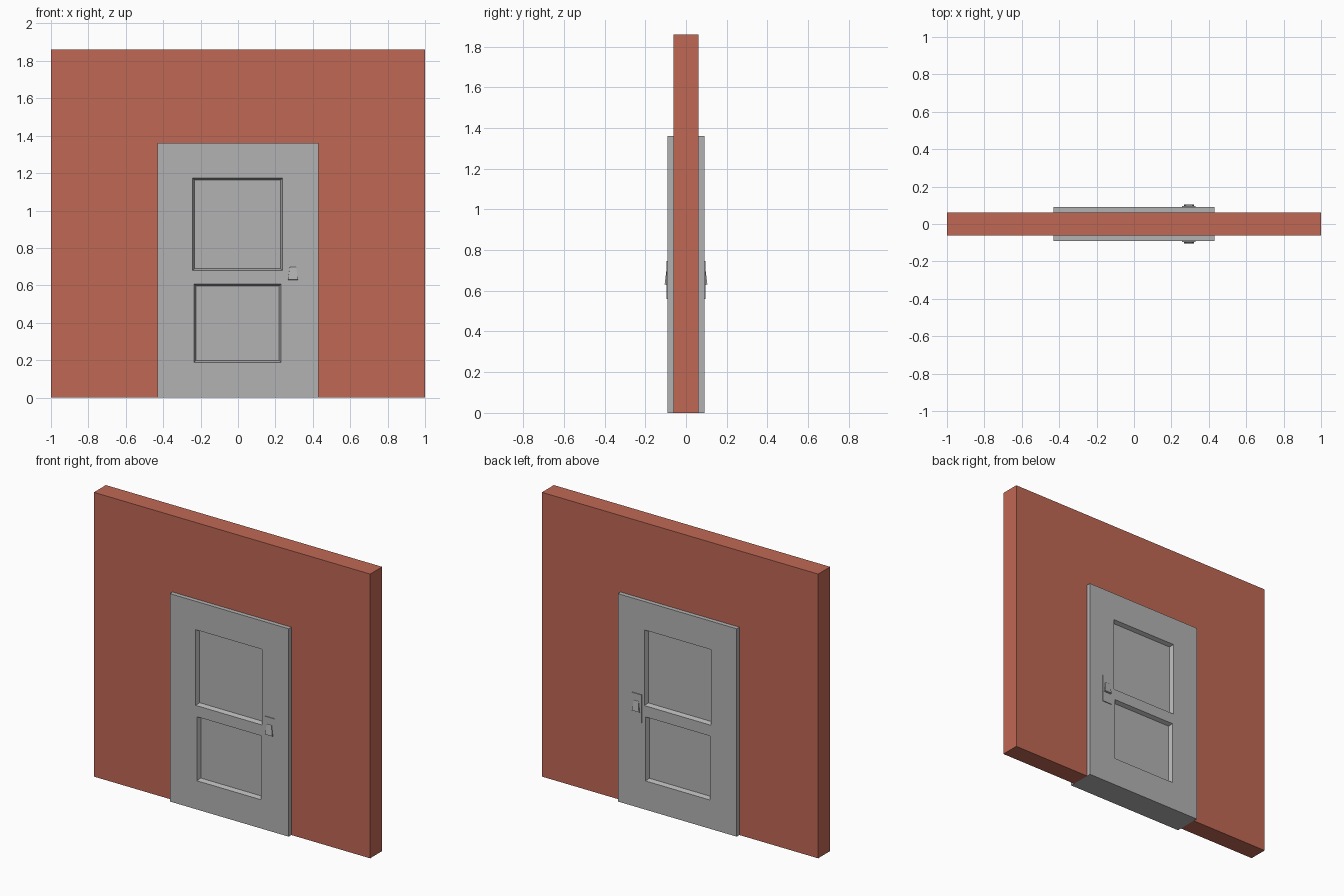
import bpy, bmesh

if "Cube" in bpy.data.objects:
    bpy.data.objects.remove(bpy.data.objects["Cube"])


def material(name, rgb):
    m = bpy.data.materials.new(name)
    m.diffuse_color = (*rgb, 1)
    m.use_nodes = True
    m.node_tree.nodes["Principled BSDF"].inputs["Base Color"].default_value = m.diffuse_color
    return m


BRICK = material("brick red", (0.53, 0.138, 0.09))
GREY = material("door grey", (0.45, 0.45, 0.45))


def add_object(name, bm, mat):
    bmesh.ops.recalc_face_normals(bm, faces=bm.faces)
    me = bpy.data.meshes.new(name)
    bm.to_mesh(me)
    bm.free()
    me.materials.append(mat)
    ob = bpy.data.objects.new(name, me)
    bpy.context.collection.objects.link(ob)
    return ob


def loft(name, front, back, mat):
    """Solid between two matching outlines of (x, y, z) points."""
    bm = bmesh.new()
    a = [bm.verts.new(p) for p in front]
    b = [bm.verts.new(p) for p in back]
    bm.faces.new(a)
    bm.faces.new(b[::-1])
    for i in range(len(a)):
        j = (i + 1) % len(a)
        bm.faces.new((a[i], b[i], b[j], a[j]))
    return add_object(name, bm, mat)


def rect(x0, x1, z0, z1, y, grow=0.0):
    x0, x1, z0, z1 = x0 - grow, x1 + grow, z0 - grow, z1 + grow
    return [(x0, y, z0), (x1, y, z0), (x1, y, z1), (x0, y, z1)]


# Wall with a doorway cut out of its outline
outline = [(-1, 0), (-0.43, 0), (-0.43, 1.36), (0.43, 1.36),
           (0.43, 0), (1, 0), (1, 1.86), (-1, 1.86)]
loft("wall", [(x, -0.062, z) for x, z in outline],
     [(x, 0.062, z) for x, z in outline], BRICK)

# Door slab, thicker than the wall
door = loft("door", rect(-0.43, 0.43, 0, 1.36, -0.09),
            rect(-0.43, 0.43, 0, 1.36, 0.09), GREY)

panels = {"upper": (-0.243, 0.238, 0.679, 1.174),
          "lower": (-0.235, 0.23, 0.188, 0.607)}
for side, s in (("front", -1), ("back", 1)):
    # Recessed panels with sloping edges
    for level, r in panels.items():
        cutter = loft(f"{level}_{side}_panel_cutter",
                      rect(*r, s * 0.115, 0.011), rect(*r, s * 0.065, -0.011), GREY)
        cutter.hide_render = True
        cutter.hide_viewport = True
        mod = door.modifiers.new(cutter.name, 'BOOLEAN')
        mod.operation = 'DIFFERENCE'
        mod.solver = 'EXACT'
        mod.object = cutter

    # Thin latch plate
    plate = (0.257, 0.329, 0.56, 0.745)
    loft(f"{side}_latch_plate", rect(*plate, s * 0.088), rect(*plate, s * 0.095), GREY)

    # Wedge handle, standing out furthest at its bottom edge
    y0, y1 = s * 0.093, s * 0.105
    loft(f"{side}_handle",
         [(0.268, y0, 0.628), (0.32, y0, 0.628), (0.311, y0, 0.7), (0.277, y0, 0.7)],
         [(0.268, y1, 0.632), (0.32, y1, 0.632), (0.311, s * 0.097, 0.695),
          (0.277, s * 0.097, 0.695)], GREY)
